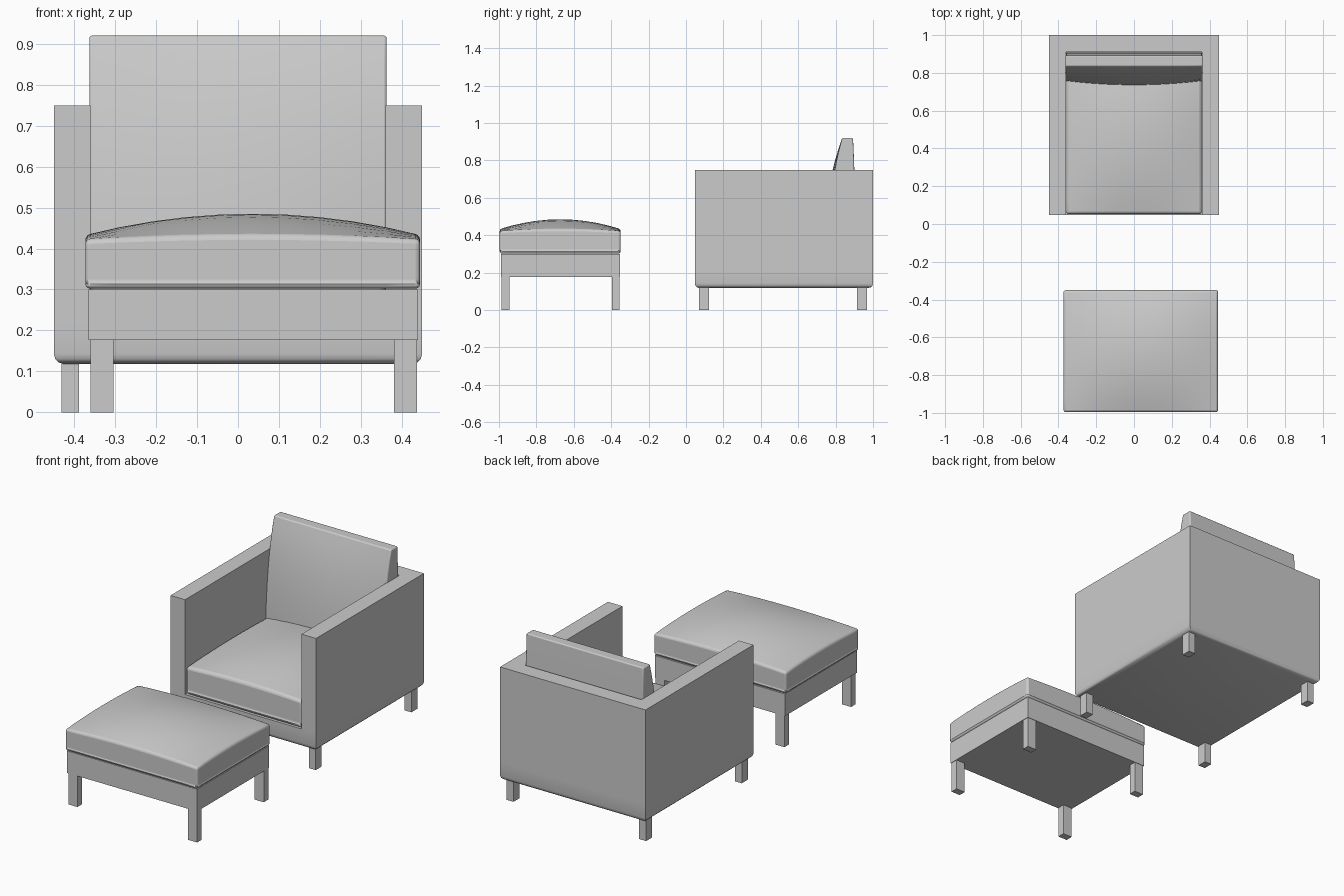
import bpy, bmesh
from mathutils import Vector

default = bpy.data.objects.get("Cube")
if default:
    bpy.data.objects.remove(default, do_unlink=True)

grey = bpy.data.materials.new("light_grey_fabric")
grey.use_nodes = True
colour = (0.6, 0.6, 0.6, 1)
grey.diffuse_color = colour
grey.node_tree.nodes["Principled BSDF"].inputs["Base Color"].default_value = colour


def finish(bm, name, bevel=0.0):
    """Turn a bmesh into a named object, optionally with rounded edges."""
    bmesh.ops.recalc_face_normals(bm, faces=bm.faces)
    mesh = bpy.data.meshes.new(name)
    bm.to_mesh(mesh)
    bm.free()
    mesh.materials.append(grey)
    obj = bpy.data.objects.new(name, mesh)
    bpy.context.collection.objects.link(obj)
    if bevel:
        mod = obj.modifiers.new("soft_edges", "BEVEL")
        mod.width, mod.segments = bevel, 3
        mod.limit_method, mod.angle_limit = "ANGLE", 0.8
    bpy.ops.object.select_all(action="DESELECT")
    obj.select_set(True)
    bpy.context.view_layer.objects.active = obj
    bpy.ops.object.shade_smooth_by_angle(angle=0.6)
    return obj


def box(name, lo, hi):
    lo, hi = Vector(lo), Vector(hi)
    bm = bmesh.new()
    bmesh.ops.create_cube(bm, size=1)
    for v in bm.verts:
        v.co = (lo + hi) / 2 + v.co * (hi - lo)
    return finish(bm, name)


def cushion(name, lo, hi, shape, bevel):
    """Finely divided box; shape(u, v, w, co) bends it, u v w in -1..1."""
    lo, hi = Vector(lo), Vector(hi)
    bm = bmesh.new()
    bmesh.ops.create_cube(bm, size=2)
    bmesh.ops.subdivide_edges(bm, edges=bm.edges[:], cuts=9, use_grid_fill=True)
    for vert in bm.verts:
        u, v, w = vert.co
        co = (lo + hi) / 2 + vert.co * (hi - lo) / 2
        shape(u, v, w, co)
        vert.co = co
    return finish(bm, name, bevel)


def legs(prefix, xs, ys, size, top):
    for y, end in zip(ys, ("front", "back")):
        for x, side in zip(xs, ("right", "left")):
            box(f"{prefix}_{end}_{side}_leg", (x - size[0] / 2, y - size[1] / 2, 0),
                (x + size[0] / 2, y + size[1] / 2, top))


# Armchair shell: floor plan cells raised to the seat deck, then walls raised further
xs, ys = (-0.45, -0.36, 0.36, 0.45), (0.047, 0.91, 1.0)
bottom, deck, rim = 0.118, 0.22, 0.75
bm = bmesh.new()
plan = [[bm.verts.new((x, y, bottom)) for x in xs] for y in ys]
for j in range(2):
    for i in range(3):
        bm.faces.new((plan[j][i], plan[j][i + 1], plan[j + 1][i + 1], plan[j + 1][i]))


def raise_faces(faces, height):
    new = bmesh.ops.extrude_face_region(bm, geom=faces)["geom"]
    for v in new:
        if isinstance(v, bmesh.types.BMVert):
            v.co.z = height
    return [f for f in new if isinstance(f, bmesh.types.BMFace)]


tops = raise_faces(bm.faces[:], deck)
walls = [f for f in tops
         if abs(f.calc_center_median().x) > 0.3 or f.calc_center_median().y > 0.9]
raise_faces(walls, rim)
bmesh.ops.recalc_face_normals(bm, faces=bm.faces)
bmesh.ops.dissolve_limit(bm, angle_limit=0.02, verts=bm.verts[:], edges=bm.edges[:])
hem = [e for e in bm.edges if all(v.co.z < bottom + 0.001 for v in e.verts)]
bmesh.ops.bevel(bm, geom=hem, offset=0.025, segments=3, profile=0.5, affect="EDGES")
finish(bm, "armchair_shell")
legs("armchair", (-0.41, 0.41), (0.097, 0.942), (0.043, 0.053), 0.125)


# Domed seat cushions
def dome(height):
    def shape(u, v, w, co):
        if w > 0:
            co.z += w * height * (0.2 + 0.8 * (1 - u * u)) * (0.2 + 0.8 * (1 - v * v))
    return shape


cushion("seat_cushion", (-0.36, 0.052, deck), (0.36, 0.88, 0.37), dome(0.06), 0.02)


# Back cushion: wedge leaning back, with a bulging front
def wedge(u, v, w, co):
    t = (w + 1) / 2
    front = 0.755 + 0.03 * t + 0.05 * t ** 3 - 0.025 * (1 - u * u) * (1 - t * t)
    back = 0.908 - 0.015 * t * t
    co.y = front + (back - front) * (v + 1) / 2


cushion("back_cushion", (-0.363, 0, 0.3), (0.363, 1, 0.92), wedge, 0.012)

# Ottoman
box("ottoman_frame", (-0.365, -0.99, 0.176), (0.44, -0.353, 0.3))
cushion("ottoman_cushion", (-0.373, -0.996, 0.302), (0.445, -0.35, 0.42), dome(0.065), 0.02)
legs("ottoman", (-0.332, 0.409), (-0.965, -0.376), (0.056, 0.041), 0.18)
